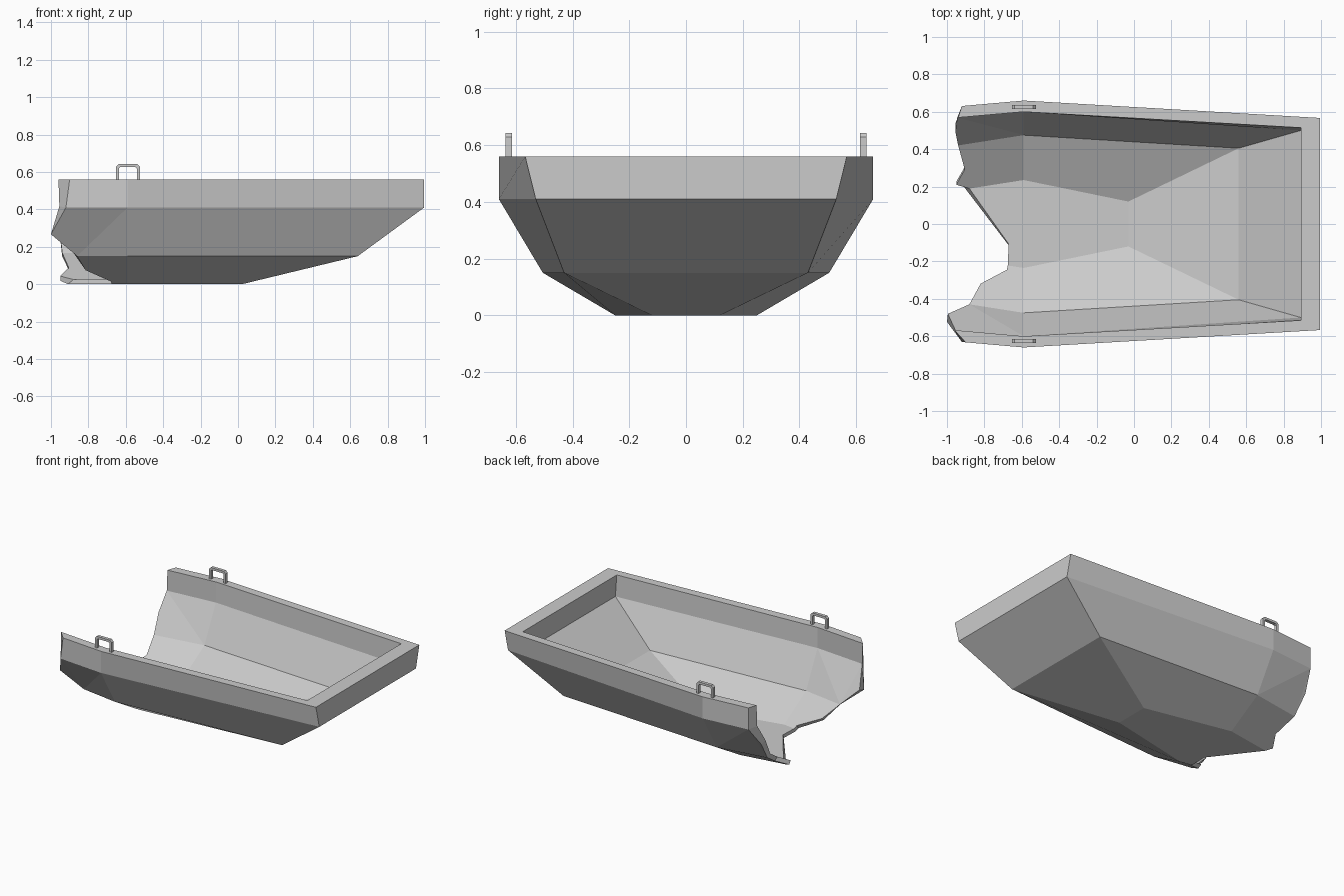
import bpy, bmesh
from mathutils import Vector

if "Cube" in bpy.data.objects:
    bpy.data.objects.remove(bpy.data.objects["Cube"])

# Half sections (x, y, z) ordered rim, upper strake, chine, bottom
OUT_MID = [(-.59, .66, .56), (-.59, .66, .41), (-.59, .505, .15), (-.59, .25, 0)]
OUT_AFT = [(.995, .567, .56), (.995, .53, .41), (.64, .43, .15), (.02, .12, 0)]
IN_MID = [(-.59, .60, .56), (-.59, .60, .417), (-.59, .475, .168), (-.59, .235, .025)]
IN_AFT = [(.892, .515, .56), (.892, .50, .417), (.56, .405, .168), (-.03, .12, .025)]
TAPER = [.045, .045, .08, .08]      # narrowing per half unit ahead of mid section

# Torn edge: girth position 0..7 (rim to rim), outer x, inner x
TEAR = [(0, -.92, -.94), (1, -.92, -.945), (1.5, -.955, -.955), (2, -.94, -.94),
        (2.56, -.90, -.905), (2.87, -.95, -.95), (3, -.91, -.88), (3.74, -.67, -.67),
        (4, -.675, -.675), (4.1, -.68, -.68), (4.5, -.815, -.82), (5, -.86, -.88),
        (5.45, -1, -.995), (6, -.92, -.955), (7, -.90, -.96)]


def full(half):
    """Mirror a half section into the eight points of a full one."""
    return [Vector(p) for p in half] + [Vector((x, -y, z)) for x, y, z in reversed(half)]


def torn_point(mid, t, x):
    """Point on the hull skin ahead of the mid section."""
    i = min(int(t), 6)
    ends = []
    for k in (i, i + 1):
        p = mid[k].copy()
        cut = TAPER[min(k, 7 - k)] * (-.59 - x) / .51
        p.y -= cut if p.y > 0 else -cut
        p.x = x
        ends.append(p)
    return ends[0].lerp(ends[1], t - i)


def skin(bm, mid_half, aft_half, col):
    """One skin of the hull; returns its mid, aft and torn vertices."""
    mid, aft = full(mid_half), full(aft_half)
    mv = [bm.verts.new(p) for p in mid]
    av = [bm.verts.new(p) for p in aft]
    tv = [bm.verts.new(torn_point(mid, row[0], row[col])) for row in TEAR]
    for i in range(7):
        bm.faces.new((mv[i], mv[i + 1], av[i + 1], av[i]))
        edge = [v for v, row in zip(tv, TEAR) if i <= row[0] <= i + 1]
        bm.faces.new([mv[i + 1], mv[i]] + edge)
    for i in range(3):                       # raked transom
        bm.faces.new((av[i], av[i + 1], av[6 - i], av[7 - i]))
    return mv, av, tv


def finish(bm, name):
    bmesh.ops.recalc_face_normals(bm, faces=bm.faces)
    me = bpy.data.meshes.new(name)
    bm.to_mesh(me)
    bm.free()
    ob = bpy.data.objects.new(name, me)
    bpy.context.collection.objects.link(ob)
    return ob


# Hull: two skins joined along the gunwale and the torn edge
bm = bmesh.new()
om, oa, ot = skin(bm, OUT_MID, OUT_AFT, 1)
im, ia, it = skin(bm, IN_MID, IN_AFT, 2)
for i in range(len(TEAR) - 1):
    bm.faces.new((ot[i], ot[i + 1], it[i + 1], it[i]))
for k, e in ((0, 0), (7, -1)):
    bm.faces.new((om[k], oa[k], ia[k], im[k]))
    bm.faces.new((ot[e], om[k], im[k], it[e]))
bm.faces.new((oa[0], oa[7], ia[7], ia[0]))
bmesh.ops.triangulate(bm, faces=[f for f in bm.faces if len(f.verts) > 4])
finish(bm, "broken_hull")


# Handles: chamfered arches on the gunwale
def arch(half, top, c):
    return [(-half, .555), (-half, top - c), (-half + c, top),
            (half - c, top), (half, top - c), (half, .555)]


for name, y in (("front_handle", -.625), ("back_handle", .625)):
    bm = bmesh.new()
    outer, inner = arch(.064, .642, .014), arch(.048, .626, .007)
    rings = [[bm.verts.new((-.589 + x, y + d, z)) for x, z in pts]
             for pts, d in ((outer, -.011), (outer, .011), (inner, .011), (inner, -.011))]
    for a in range(4):
        r, s = rings[a], rings[(a + 1) % 4]
        for i in range(5):
            bm.faces.new((r[i], r[i + 1], s[i + 1], s[i]))
    for i in (0, 5):
        bm.faces.new([r[i] for r in rings])
    finish(bm, name)
